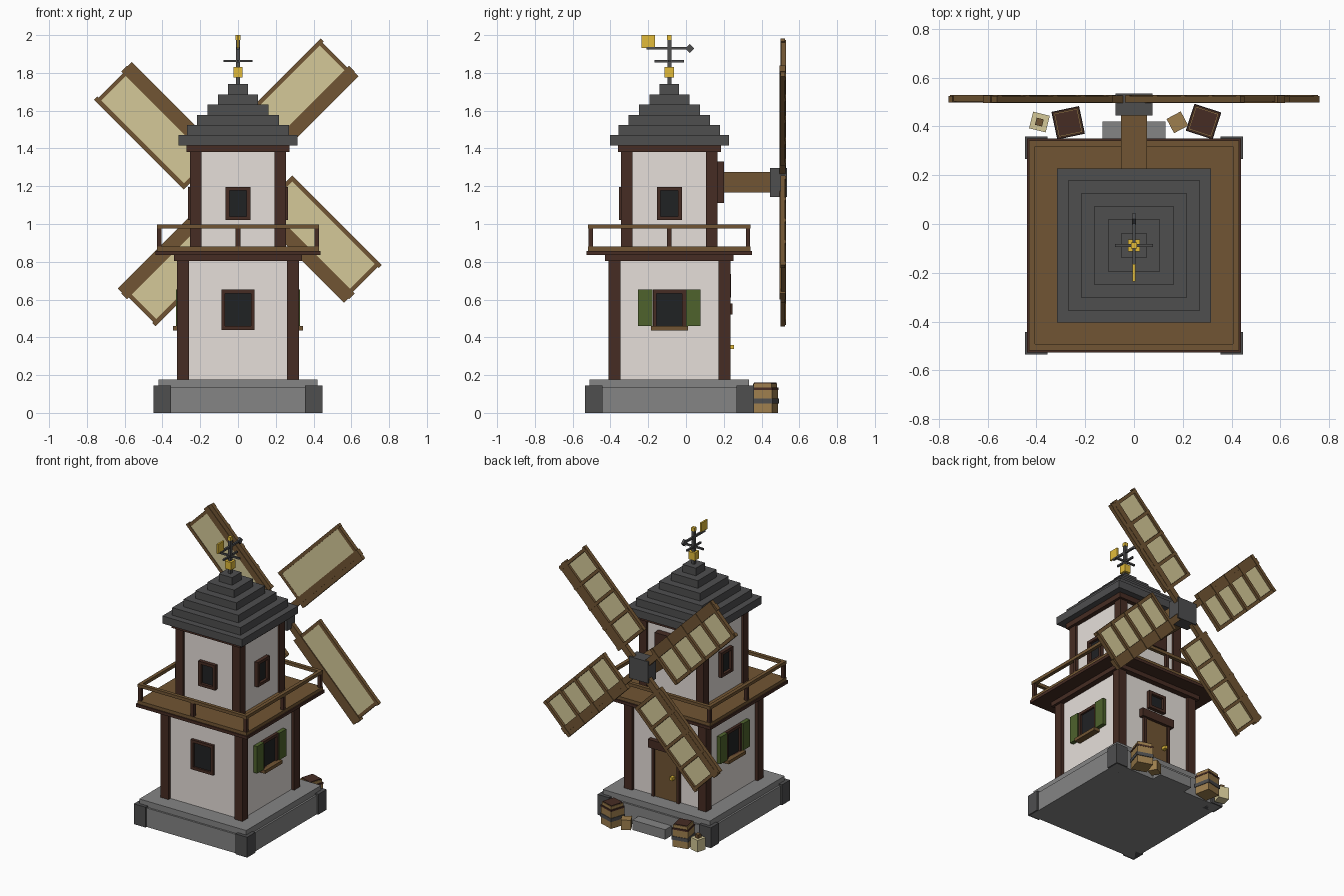
import bpy, bmesh, math
from mathutils import Matrix, Vector

if "Cube" in bpy.data.objects:
    bpy.data.objects.remove(bpy.data.objects["Cube"])

def lin(c):
    c /= 255
    return c / 12.92 if c <= 0.04045 else ((c + 0.055) / 1.055) ** 2.4

COLOURS = {
    "plaster": (230, 223, 218), "light_stone": (133, 133, 133), "dark_slate": (78, 78, 79),
    "dark_timber": (70, 44, 35), "wood": (113, 85, 51), "canvas": (213, 201, 152),
    "shutter_green": (78, 98, 44), "glass": (32, 34, 36), "gold": (226, 187, 58),
    "tan_wood": (158, 127, 78)}
MATS = {}
for n, c in COLOURS.items():
    MATS[n] = bpy.data.materials.new(n)
    MATS[n].diffuse_color = (*[lin(v) for v in c], 1)

CY = -0.088                                  # tower axis
TOWER = Matrix.Translation((0, CY, 0))

def part(name, mat, boxes, places=(TOWER,)):
    """One object of boxes (x0, x1, y0, y1, z0, z1), repeated at each placement."""
    bm = bmesh.new()
    for m in places:
        for x0, x1, y0, y1, z0, z1 in boxes:
            t = Matrix.Translation(((x0 + x1) / 2, (y0 + y1) / 2, (z0 + z1) / 2))
            s = Matrix.Diagonal((x1 - x0, y1 - y0, z1 - z0, 1))
            bmesh.ops.create_cube(bm, size=1, matrix=m @ t @ s)
    me = bpy.data.meshes.new(name)
    bm.to_mesh(me)
    bm.free()
    me.materials.append(MATS[mat])
    ob = bpy.data.objects.new(name, me)
    bpy.context.collection.objects.link(ob)
    return ob

def sq(h, z0, z1):
    return (-h, h, -h, h, z0, z1)

def turn(deg):
    return TOWER @ Matrix.Rotation(math.radians(deg), 4, 'Z')

FRONT, RIGHT, BACK, LEFT = (turn(a) for a in (0, 90, 180, 270))
ALL = (FRONT, RIGHT, BACK, LEFT)

# Stone base
part("base", "light_stone", [sq(0.435, 0, 0.135), sq(0.422, 0.135, 0.177)])
part("base_corners", "dark_slate", [(0.355, 0.447, 0.355, 0.447, 0, 0.145)], ALL)
part("door_step", "light_stone", [(-0.13, 0.13, 0.34, 0.42, 0, 0.07)], (Matrix(),))

# Tower storeys
part("lower_walls", "plaster", [sq(0.30, 0.177, 0.81)])
part("lower_posts", "dark_timber", [(0.26, 0.323, 0.26, 0.323, 0.177, 0.81)], ALL)
part("lower_beam", "dark_timber", [sq(0.34, 0.805, 0.836)])
part("upper_walls", "plaster", [sq(0.24, 0.87, 1.385)])
part("upper_posts", "dark_timber", [(0.194, 0.255, 0.194, 0.255, 0.87, 1.385)], ALL)
part("upper_beam", "dark_timber", [sq(0.272, 1.38, 1.416)])

# Balcony
part("balcony_underside", "dark_timber", [sq(0.438, 0.836, 0.857)])
part("balcony_deck", "wood", [sq(0.43, 0.857, 0.88)])
part("balcony_rail", "wood", [(-0.43, 0.405, -0.43, -0.405, 0.975, 0.997)], ALL)
part("balcony_posts", "dark_timber", [(-0.428, -0.405, -0.428, -0.405, 0.88, 0.975),
                                      (-0.012, 0.012, -0.428, -0.405, 0.88, 0.975)], ALL)

# Stepped roof
steps = [0.315, 0.269, 0.216, 0.162, 0.106, 0.052]
part("roof", "dark_slate",
     [sq(h, 1.416 + 0.054 * i, 1.416 + 0.054 * (i + 1)) for i, h in enumerate(steps)])

# Weather vane
part("vane_pole", "dark_slate", [sq(0.01, 1.74, 1.98), (-0.078, 0.078, -0.006, 0.006, 1.857, 1.869),
                                 (-0.007, 0.007, -0.12, 0.11, 1.923, 1.937)])
part("vane_cross_bar", "dark_slate", [(-0.006, 0.006, -0.078, 0.078, 1.856, 1.868)])
part("vane_gold", "gold", [sq(0.025, 1.775, 1.83), sq(0.012, 1.975, 2.0),
                           (-0.006, 0.006, -0.148, -0.077, 1.933, 2.0)])
part("vane_tip", "dark_slate", [(-0.008, 0.008, -0.017, 0.017, -0.017, 0.017)],
     [Matrix.Translation((0, CY + 0.108, 1.93)) @ Matrix.Rotation(math.pi / 4, 4, 'X')])

# Windows: a frame of four bars around a recessed pane
def window(name, w, z0, z1, wall, out, places, b=0.02):
    o, i = -out, -wall + 0.01
    part(name + "_frame", "dark_timber", [
        (-w, -w + b, o, i, z0, z1), (w - b, w, o, i, z0, z1),
        (-w + b, w - b, o, i, z0, z0 + b), (-w + b, w - b, o, i, z1 - b, z1)], places)
    part(name + "_pane", "glass",
         [(-w + b, w - b, -wall - 0.007, i, z0 + b, z1 - b)], places)

window("lower_windows", 0.088, 0.44, 0.652, 0.30, 0.32, (FRONT, RIGHT, LEFT))
window("upper_windows", 0.066, 1.02, 1.197, 0.24, 0.266, (FRONT, RIGHT, LEFT))
window("back_window", 0.068, 0.61, 0.735, 0.30, 0.327, (BACK,))
part("window_sills", "wood", [(-0.098, 0.098, -0.345, -0.29, 0.437, 0.46)], (RIGHT, LEFT))
part("shutters", "shutter_green", [(-0.165, -0.089, -0.328, -0.29, 0.46, 0.652),
                                   (0.089, 0.165, -0.328, -0.29, 0.46, 0.652)], (RIGHT, LEFT))

# Door
part("door", "wood", [(-0.088, 0.088, -0.312, -0.29, 0.177, 0.525)], (BACK,))
part("door_frame", "dark_timber", [(-0.108, -0.088, -0.322, -0.29, 0.177, 0.525),
                                   (0.088, 0.108, -0.322, -0.29, 0.177, 0.525),
                                   (-0.13, 0.13, -0.333, -0.29, 0.522, 0.58)], (BACK,))
part("door_knob", "gold", [(0.048, 0.07, -0.343, -0.30, 0.338, 0.36)], (BACK,))

# Axle and hub
HZ = 1.22
W = (Matrix(),)
part("axle_mount", "dark_timber", [(-0.11, 0.11, 0.14, 0.2, HZ - 0.11, HZ + 0.11)], W)
part("axle", "wood", [(-0.053, 0.053, 0.19, 0.46, HZ - 0.054, HZ + 0.054)], W)
part("hub", "dark_slate", [(-0.076, 0.076, 0.445, 0.536, HZ - 0.077, HZ + 0.077)], W)

# Four sails: local +x runs along the arm, local z across the cloth
SAILS = [Matrix.Translation((0, 0, HZ)) @ Matrix.Rotation(math.radians(45 + 90 * k), 4, 'Y')
         for k in range(4)]
A0, A1 = 0.177, 0.84
part("sail_arms", "wood", [(0, 0.853, 0.496, 0.527, -0.022, 0.022)], SAILS)
part("sail_rails", "wood", [(A0, A1 + 0.008, 0.499, 0.525, -0.053, -0.022),
                            (A0, A1 + 0.008, 0.499, 0.525, 0.206, 0.229)], SAILS)
part("sail_slats", "wood", [(x - 0.011, x + 0.011, 0.502 if k in (0, 4) else 0.508, 0.53, -0.053, 0.226)
                            for k, x in enumerate(A0 + 0.011 + (A1 - A0 - 0.022) * k / 4
                                                  for k in range(5))], SAILS)
part("sail_cloth", "canvas", [(A0 + 0.02, A1 - 0.02, 0.503, 0.51, 0.0, 0.215)], SAILS)

# Barrels, crate and sack beside the door
def place(x, y, deg):
    return Matrix.Translation((x, y, 0)) @ Matrix.Rotation(math.radians(deg), 4, 'Z')

BARRELS = [place(-0.27, 0.415, 12), place(0.285, 0.42, -18)]
part("barrels", "tan_wood", [sq(0.054, 0, 0.13), sq(0.05, 0.13, 0.155)], BARRELS)
part("barrel_bands", "dark_slate", [sq(0.058, 0.05, 0.075)], BARRELS)
part("barrel_lids", "dark_timber", [sq(0.046, 0.15, 0.16), sq(0.056, 0.122, 0.134)], BARRELS)
part("small_crate", "tan_wood", [sq(0.033, 0, 0.07)], [place(0.178, 0.417, 28)])
SACK = [place(-0.388, 0.418, -14)]
part("sack", "canvas", [sq(0.035, 0, 0.085)], SACK)
part("sack_tie", "wood", [sq(0.015, 0.085, 0.11)], SACK)

for m in bpy.data.materials:
    if m.users and not m.is_grease_pencil:
        m.use_nodes = True
        m.node_tree.nodes["Principled BSDF"].inputs["Base Color"].default_value = m.diffuse_color
